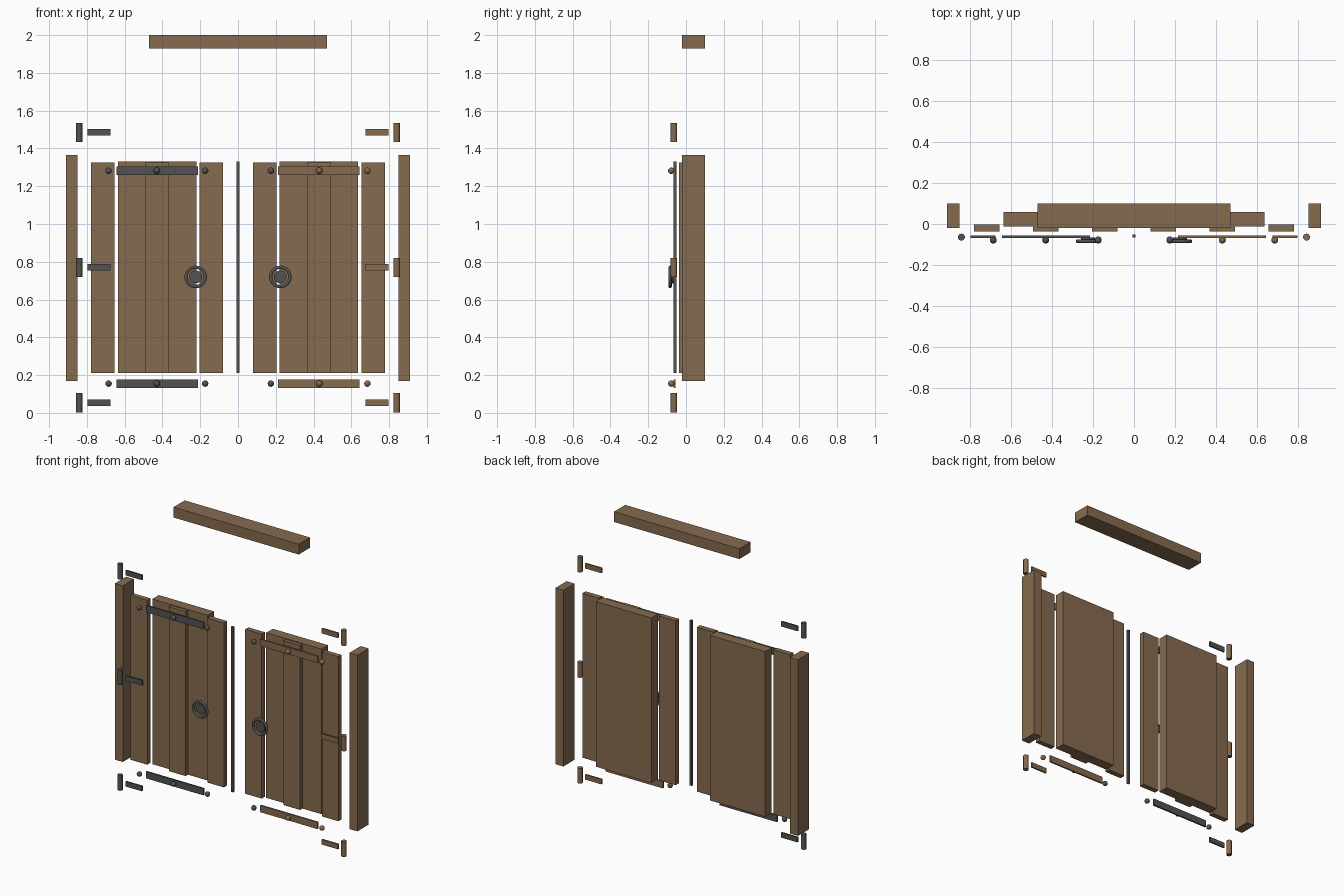
import bpy
import bmesh
from math import radians
from mathutils import Matrix, Vector

if "Cube" in bpy.data.objects:
    bpy.data.objects.remove(bpy.data.objects["Cube"])


def material(name, rgb):
    m = bpy.data.materials.new(name)
    m.use_nodes = True
    col = (*rgb, 1)
    m.diffuse_color = col
    m.node_tree.nodes["Principled BSDF"].inputs["Base Color"].default_value = col
    return m


WOOD = material("brown wood", (0.235, 0.145, 0.078))
IRON = material("dark iron", (0.085, 0.085, 0.085))


def finish(name, bm, mat, smooth=False):
    bmesh.ops.recalc_face_normals(bm, faces=bm.faces[:])
    me = bpy.data.meshes.new(name)
    bm.to_mesh(me)
    bm.free()
    me.materials.append(mat)
    ob = bpy.data.objects.new(name, me)
    bpy.context.collection.objects.link(ob)
    if smooth:
        bpy.ops.object.select_all(action="DESELECT")
        ob.select_set(True)
        bpy.context.view_layer.objects.active = ob
        bpy.ops.object.shade_smooth_by_angle(angle=radians(40))
    return ob


def box(name, xs, ys, zs, mat, side=1):
    bm = bmesh.new()
    size = [r[1] - r[0] for r in (xs, ys, zs)]
    mid = [sum(r) / 2 for r in (xs, ys, zs)]
    mid[0] *= side
    bmesh.ops.create_cube(bm, size=1, matrix=Matrix.Translation(mid) @ Matrix.Diagonal((*size, 1)))
    return finish(name, bm, mat)


def cylinder(name, center, radius, depth, mat, sides=16, along_y=False):
    bm = bmesh.new()
    turn = Matrix.Rotation(radians(90 if along_y else 0), 4, "X")
    bmesh.ops.create_cone(bm, cap_ends=True, segments=sides, radius1=radius, radius2=radius,
                          depth=depth, matrix=Matrix.Translation(center) @ turn)
    return finish(name, bm, mat, True)


def stud(name, center, mat):
    bm = bmesh.new()
    bmesh.ops.create_uvsphere(bm, u_segments=16, v_segments=10, radius=0.017,
                              matrix=Matrix.Translation(center))
    return finish(name, bm, mat, True)


def ring(name, center, major, minor, mat):
    # Sweep a small circle around the y axis
    bm = bmesh.new()
    start = Matrix.Translation((major, 0, 0))
    verts = bmesh.ops.create_circle(bm, segments=10, radius=minor, matrix=start @ Matrix.Rotation(0, 4, "X"))["verts"]
    edges = list({e for v in verts for e in v.link_edges})
    bmesh.ops.spin(bm, geom=verts + edges, cent=(0, 0, 0), axis=(0, 1, 0),
                   angle=radians(360), steps=28, use_merge=True)
    bmesh.ops.remove_doubles(bm, verts=bm.verts[:], dist=0.0001)
    bmesh.ops.translate(bm, verts=bm.verts[:], vec=Vector(center))
    return finish(name, bm, mat, True)


# Lintel and the meeting bar between the leaves
box("lintel", (-0.47, 0.47), (-0.02, 0.1), (1.93, 2.0), WOOD)
box("meeting_bar", (-0.008, 0.008), (-0.065, -0.05), (0.21, 1.33), IRON)

for side, label in ((-1, "right"), (1, "left")):
    fitting = IRON if side < 0 else WOOD

    # Frame post and door leaf
    box(label + "_post", (0.85, 0.91), (-0.02, 0.1), (0.17, 1.365), WOOD, side)
    box(label + "_leaf", (0.22, 0.635), (-0.012, 0.058), (0.21, 1.33), WOOD, side)

    # Front planks
    for place, x in (("inner", 0.142), ("middle", 0.43), ("outer", 0.717)):
        box(f"{label}_{place}_plank", (x - 0.062, x + 0.062), (-0.037, -0.002),
            (0.21, 1.325), WOOD, side)

    # Straps with round studs
    for level, z in (("lower", 0.155), ("upper", 1.282)):
        box(f"{label}_{level}_strap", (0.213, 0.643), (-0.067, -0.056),
            (z - 0.023, z + 0.023), fitting, side)
        for place, x in (("inner", 0.174), ("middle", 0.43), ("outer", 0.685)):
            stud(f"{label}_{level}_{place}_stud", (x * side, -0.078, z),
                 IRON if place == "inner" else fitting)

    # Hinges: pin and plate
    for level, z in (("lower", 0.053), ("middle", 0.77), ("upper", 1.485)):
        pin = cylinder(f"{label}_{level}_hinge_pin", (0.84 * side, -0.064, z),
                       0.017, 0.102, fitting)
        if side < 0:
            pin.data.materials.append(WOOD)
            for f in pin.data.polygons:
                f.material_index = int(f.normal.x + f.normal.y > 1)
        box(f"{label}_{level}_hinge_plate", (0.675, 0.797), (-0.067, -0.056),
            (z - 0.017, z + 0.017), fitting, side)

    # Pull ring around a round boss
    ring(label + "_pull_ring", (0.224 * side, -0.084, 0.72), 0.051, 0.009, IRON)
    cylinder(label + "_ring_boss", (0.224 * side, -0.074, 0.72), 0.034, 0.016, IRON, 20, True)
